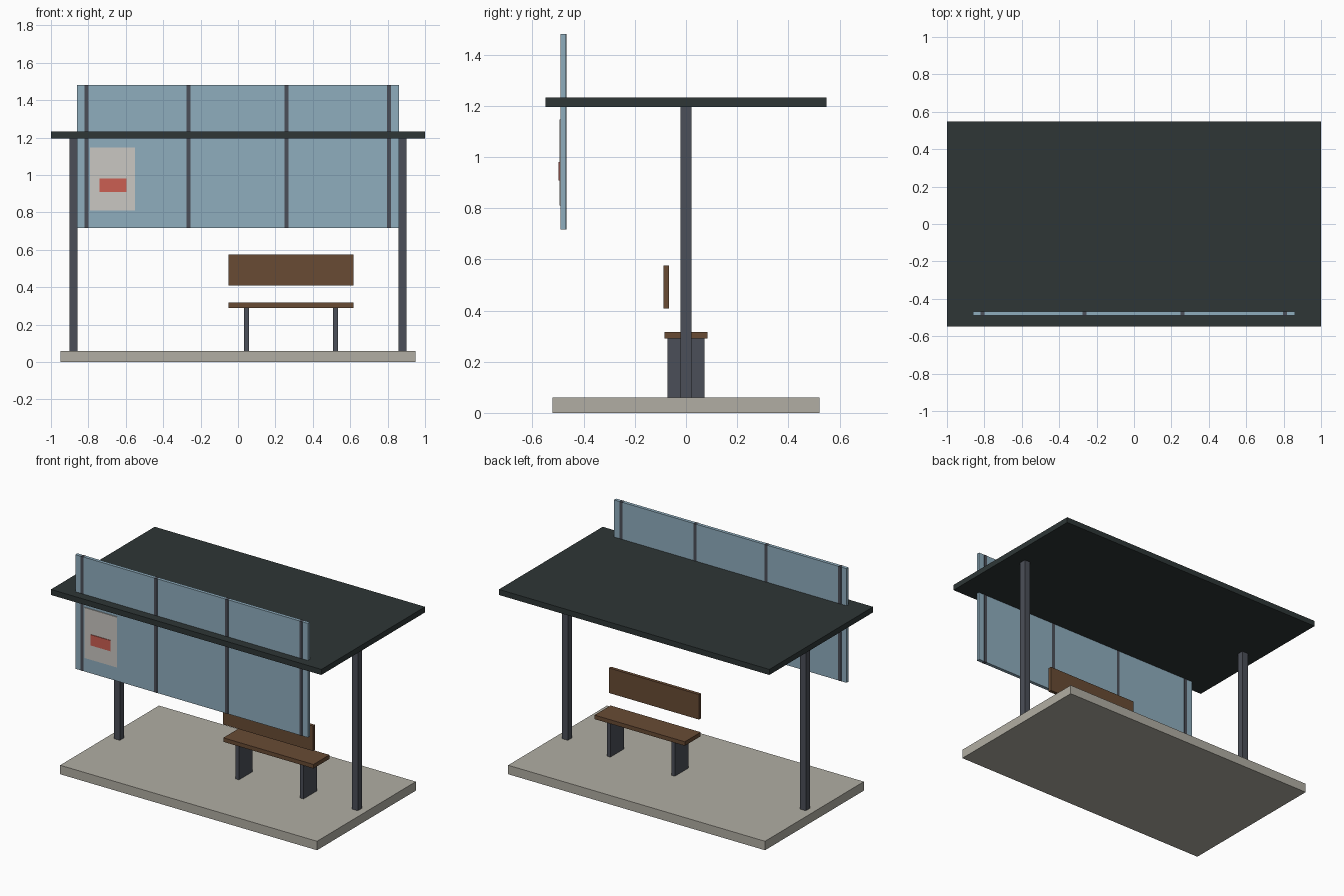
import bpy

cube = bpy.data.objects.get("Cube")
if cube:
    bpy.data.objects.remove(cube, do_unlink=True)


def material(name, rgb):
    """Flat material from 8-bit sRGB values."""
    linear = [((c / 255 + 0.055) / 1.055) ** 2.4 for c in rgb]
    mat = bpy.data.materials.new(name)
    mat.use_nodes = True
    mat.diffuse_color = (*linear, 1)
    bsdf = mat.node_tree.nodes["Principled BSDF"]
    bsdf.inputs["Base Color"].default_value = (*linear, 1)
    bsdf.inputs["Roughness"].default_value = 0.8
    return mat


def box(name, mat, x, y, z):
    """Box spanning the given (low, high) ranges."""
    spans = (x, y, z)
    bpy.ops.mesh.primitive_cube_add(size=1, location=[sum(s) / 2 for s in spans])
    obj = bpy.context.object
    obj.name = name
    obj.scale = [hi - lo for lo, hi in spans]
    bpy.ops.object.transform_apply(location=False, rotation=False, scale=True)
    obj.data.materials.append(mat)
    return obj


def around(centre, width):
    return (centre - width / 2, centre + width / 2)


concrete = material("concrete", (177, 174, 163))
steel = material("dark steel", (75, 79, 88))
roofing = material("roof green black", (46, 54, 54))
glass = material("blue glass", (143, 173, 190))
wood = material("brown wood", (104, 75, 52))
paper = material("poster paper", (202, 199, 194))
red = material("poster red", (203, 94, 82))

# Ground slab, roof and the two posts
SLAB_TOP, ROOF_BASE = 0.06, 1.195
box("base_slab", concrete, (-0.95, 0.95), (-0.522, 0.522), (0, SLAB_TOP))
box("roof", roofing, (-1, 1), (-0.548, 0.548), (ROOF_BASE, 1.232))
for side, x in (("right", -0.88), ("left", 0.88)):
    box(side + "_post", steel, around(x, 0.044), around(0, 0.044), (SLAB_TOP, ROOF_BASE))

# Glass screen with mullions
SCREEN_Y, SCREEN_Z = -0.479, (0.717, 1.48)
box("glass_screen", glass, (-0.86, 0.86), around(SCREEN_Y, 0.022), SCREEN_Z)
for i, x in enumerate((-0.81, -0.265, 0.26, 0.808)):
    box(f"mullion_{i + 1}", steel, around(x, 0.022), around(SCREEN_Y, 0.024),
        (SCREEN_Z[0] - 0.0005, SCREEN_Z[1] + 0.0005))

# Poster on the screen
box("poster", paper, (-0.79, -0.55), (-0.495, -0.489), (0.81, 1.147))
box("poster_panel", red, (-0.74, -0.595), (-0.499, -0.494), (0.908, 0.98))

# Bench
BENCH_X = (-0.05, 0.617)
box("bench_seat", wood, BENCH_X, around(0, 0.168), (0.29, 0.317))
box("bench_backrest", wood, BENCH_X, (-0.088, -0.066), (0.408, 0.575))
for side, x in (("right", 0.045), ("left", 0.522)):
    box(side + "_bench_leg", steel, around(x, 0.026), around(0, 0.144), (SLAB_TOP, 0.29))
